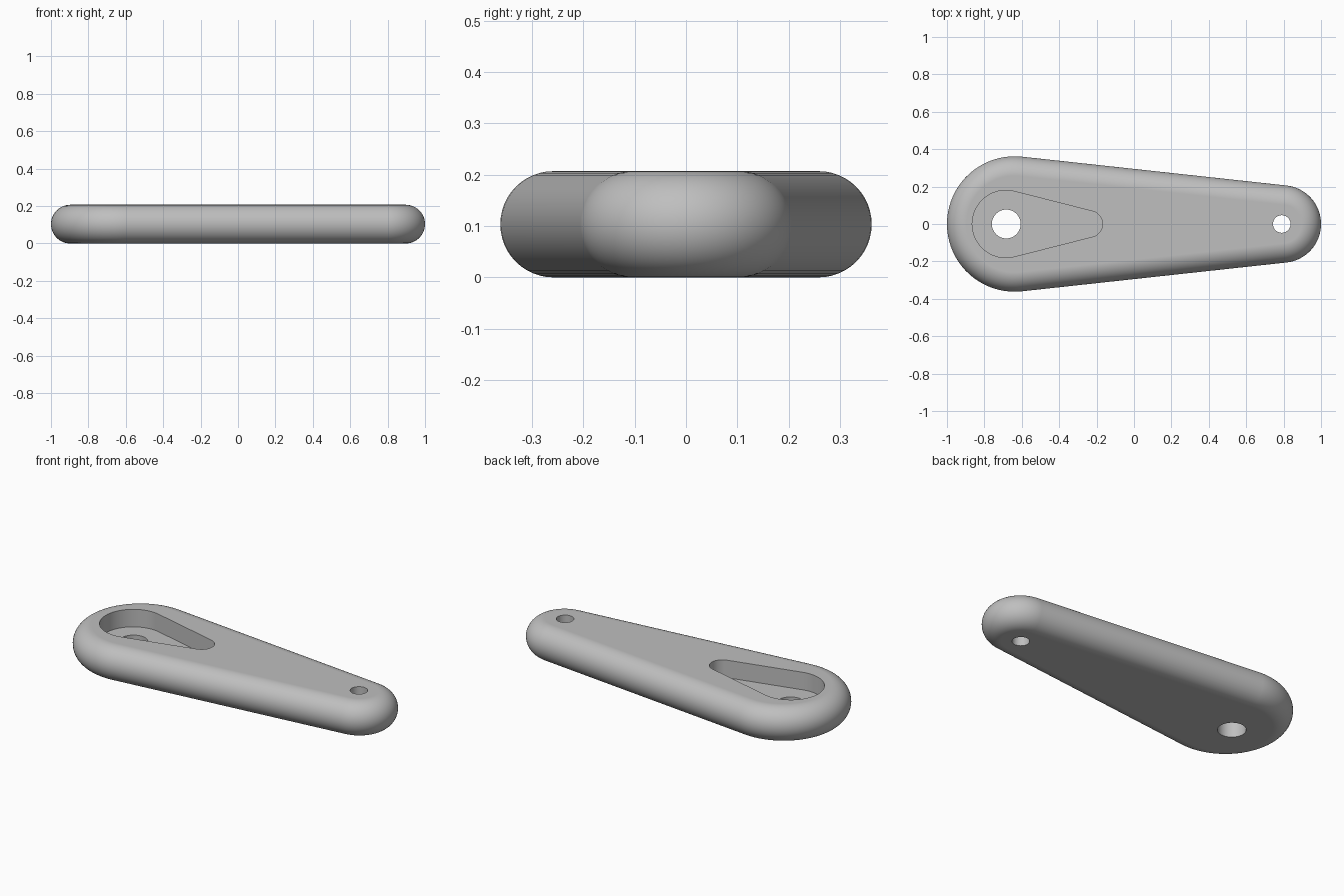
import bpy, bmesh
from math import sin, cos, pi, asin

if "Cube" in bpy.data.objects:
    bpy.data.objects.remove(bpy.data.objects["Cube"])

HEIGHT = 0.207
ROUND = HEIGHT / 2

grey = bpy.data.materials.new("plain grey")
grey.use_nodes = True
GREY = (0.52, 0.52, 0.52, 1)
grey.diffuse_color = GREY
grey.node_tree.nodes["Principled BSDF"].inputs["Base Color"].default_value = GREY


def teardrop(x1, r1, x2, r2, inset=0.0, steps=40):
    """Outline around two circles on the x axis, joined by tangents."""
    a = pi / 2 - asin((r1 - r2) / (x2 - x1))
    points = []
    for cx, r, start, sweep in ((x2, r2, -a, 2 * a), (x1, r1, a, 2 * (pi - a))):
        for i in range(steps + 1):
            t = start + sweep * i / steps
            points.append((cx + (r - inset) * cos(t), (r - inset) * sin(t)))
    return points


def loft(name, sections):
    """Closed solid through a stack of (outline, z) sections."""
    bm = bmesh.new()
    rings = [[bm.verts.new((x, y, z)) for x, y in outline] for outline, z in sections]
    n = len(rings[0])
    for low, high in zip(rings, rings[1:]):
        for i in range(n):
            j = (i + 1) % n
            bm.faces.new((low[i], low[j], high[j], high[i]))
    bm.faces.new(rings[0][::-1])
    bm.faces.new(rings[-1])
    mesh = bpy.data.meshes.new(name)
    bm.to_mesh(mesh)
    bm.free()
    mesh.materials.append(grey)
    obj = bpy.data.objects.new(name, mesh)
    bpy.context.collection.objects.link(obj)
    return obj


def circle(cx, r, n=48):
    return [(cx + r * cos(2 * pi * i / n), r * sin(2 * pi * i / n)) for i in range(n)]


def prism(name, outline, z0, z1):
    return loft(name, [(outline, z0), (outline, z1)])


# Tapered arm with a fully rounded rim
sections = []
for k in range(25):
    t = -pi / 2 + pi * k / 24
    outline = teardrop(-0.638, 0.362, 0.793, 0.207, ROUND * (1 - cos(t)))
    sections.append((outline, ROUND * (1 + sin(t))))
arm = loft("tapered_arm", sections)

# Half-depth pocket and two through holes
cutters = [
    prism("pocket_cutter", teardrop(-0.685, 0.18, -0.238, 0.07), ROUND, 0.4),
    prism("large_hole_cutter", circle(-0.683, 0.077), -0.2, 0.4),
    prism("small_hole_cutter", circle(0.79, 0.047), -0.2, 0.4),
]
bpy.ops.object.select_all(action="DESELECT")
bpy.context.view_layer.objects.active = arm
arm.select_set(True)
for cutter in cutters:
    cutter.hide_render = True
    cut = arm.modifiers.new(cutter.name, "BOOLEAN")
    cut.operation = "DIFFERENCE"
    cut.solver = "EXACT"
    cut.object = cutter
    bpy.ops.object.modifier_apply(modifier=cut.name)
    bpy.data.objects.remove(cutter)

bpy.ops.object.shade_smooth_by_angle(angle=pi / 6)
normals = arm.modifiers.new("even_normals", "WEIGHTED_NORMAL")
normals.keep_sharp = True
